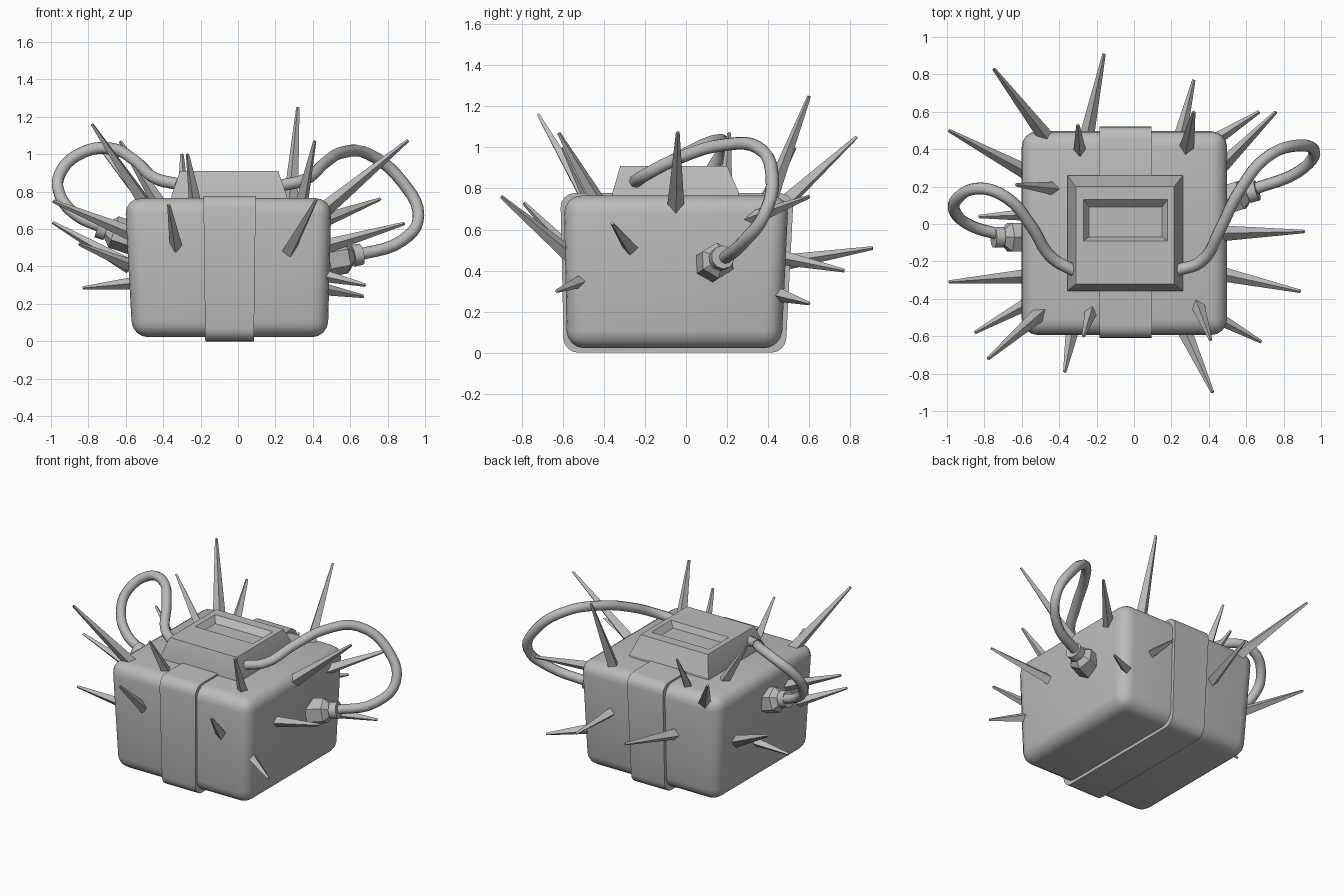
import bpy, bmesh, math
from mathutils import Vector

if "Cube" in bpy.data.objects:
    bpy.data.objects.remove(bpy.data.objects["Cube"])

mat = bpy.data.materials.new("plain grey")
mat.diffuse_color = (0.5, 0.5, 0.5, 1)
mat.use_nodes = True
mat.node_tree.nodes["Principled BSDF"].inputs["Base Color"].default_value = mat.diffuse_color


def finish(name, bm, angle=40):
    bmesh.ops.recalc_face_normals(bm, faces=bm.faces)
    me = bpy.data.meshes.new(name)
    bm.to_mesh(me)
    bm.free()
    ob = bpy.data.objects.new(name, me)
    bpy.context.collection.objects.link(ob)
    me.materials.append(mat)
    if angle:
        bpy.ops.object.select_all(action='DESELECT')
        ob.select_set(True)
        bpy.context.view_layer.objects.active = ob
        bpy.ops.object.shade_smooth_by_angle(angle=math.radians(angle))
    return ob


def rect(bm, r, z):
    x0, x1, y0, y1 = r
    return [bm.verts.new((x, y, z)) for x, y in ((x0, y0), (x1, y0), (x1, y1), (x0, y1))]


def block(levels, bevel=0.0, seg=3, keep=None):
    # stack of rectangles joined into a solid
    bm = bmesh.new()
    rings = [rect(bm, r, z) for r, z in levels]
    bm.faces.new(rings[0])
    bm.faces.new(rings[-1])
    for a, b in zip(rings, rings[1:]):
        for i in range(4):
            j = (i + 1) % 4
            bm.faces.new((a[i], a[j], b[j], b[i]))
    bmesh.ops.recalc_face_normals(bm, faces=bm.faces)
    if bevel:
        edges = [e for e in bm.edges if keep is None or keep(e)]
        bmesh.ops.bevel(bm, geom=edges, offset=bevel, segments=seg, profile=0.5, affect='EDGES')
    return bm


# soft pouch body, slightly wider at the top
finish("pouch_body", block([((-0.565, 0.48, -0.58, 0.465), 0.022),
                            ((-0.605, 0.50, -0.595, 0.50), 0.765)], 0.085, 4), 50)

# strap wrapped round the middle (rounded only across its width)
finish("middle_strap", block([((-0.175, 0.085, -0.595, 0.485), 0.0),
                              ((-0.185, 0.095, -0.612, 0.525), 0.778)], 0.07, 4,
                             lambda e: abs(e.verts[0].co.x - e.verts[1].co.x) > 0.1), 35)

# control box with a sunken tray in its lid
finish("top_box", block([((-0.362, 0.265, -0.362, 0.262), 0.72),
                         ((-0.355, 0.26, -0.358, 0.258), 0.78),
                         ((-0.31, 0.215, -0.32, 0.20), 0.91),
                         ((-0.27, 0.18, -0.09, 0.13), 0.91),
                         ((-0.24, 0.15, -0.07, 0.09), 0.87)]), 20)


def tube(name, a, b, r1, r2, sides, angle=0):
    a, b = Vector(a), Vector(b)
    d = b - a
    bm = bmesh.new()
    bmesh.ops.create_cone(bm, cap_ends=True, segments=sides, radius1=r1, radius2=r2, depth=d.length)
    q = d.to_track_quat('Z', 'Y')
    for v in bm.verts:
        v.co = q @ v.co + (a + b) / 2
    return finish(name, bm, angle)


# thorns: base point, tip point
thorns = [
    ((-0.46, 0.45, 0.70), (-0.75, 0.83, 1.05)),
    ((-0.25, 0.48, 0.44), (-0.16, 0.91, 0.51)),
    ((0.25, 0.48, 0.46), (0.32, 0.77, 0.40)),
    ((0.45, 0.46, 0.28), (0.67, 0.60, 0.24)),
    ((0.47, 0.31, 0.65), (0.76, 0.60, 0.76)),
    ((-0.58, 0.28, 0.40), (-0.99, 0.50, 0.635)),
    ((-0.43, 0.19, 0.75), (-0.63, 0.21, 1.07)),
    ((0.47, -0.05, 0.71), (0.91, -0.04, 1.075)),
    ((-0.58, -0.28, 0.58), (-0.99, -0.31, 0.75)),
    ((0.48, -0.27, 0.51), (0.89, -0.36, 0.63)),
    ((-0.56, -0.42, 0.40), (-0.85, -0.58, 0.52)),
    ((-0.48, -0.46, 0.71), (-0.78, -0.72, 1.16)),
    ((-0.33, -0.57, 0.50), (-0.37, -0.79, 0.73)),
    ((-0.23, -0.47, 0.75), (-0.27, -0.60, 1.00)),
    ((0.27, -0.57, 0.48), (0.42, -0.90, 0.76)),
    ((0.34, -0.43, 0.74), (0.41, -0.62, 1.07)),
    ((0.46, -0.51, 0.35), (0.68, -0.63, 0.30)),
    ((-0.29, 0.39, 0.75), (-0.30, 0.53, 1.00)),
    ((0.28, 0.40, 0.73), (0.32, 0.60, 1.25)),
    ((-0.56, 0.05, 0.31), (-0.83, 0.04, 0.285)),
]
for i, (a, b) in enumerate(thorns):
    length = (Vector(b) - Vector(a)).length
    tube(f"thorn_{i + 1}", a, b, 0.026 + 0.028 * length, 0.009, 4)


def cable(name, pts):
    cu = bpy.data.curves.new(name, 'CURVE')
    cu.dimensions = '3D'
    cu.bevel_depth = 0.032
    cu.bevel_resolution = 2
    cu.resolution_u = 5
    sp = cu.splines.new('BEZIER')
    sp.bezier_points.add(len(pts) - 1)
    for p, c in zip(sp.bezier_points, pts):
        p.co = c
        p.handle_left_type = p.handle_right_type = 'AUTO'
    cu.use_fill_caps = True
    cu.materials.append(mat)
    bpy.context.collection.objects.link(bpy.data.objects.new(name, cu))


# looping cables from the box to the side plugs
cable("right_cable", [(0.22, -0.25, 0.83), (0.36, -0.20, 0.865), (0.46, -0.03, 0.95),
                      (0.56, 0.17, 1.01), (0.70, 0.35, 1.00), (0.88, 0.42, 0.85),
                      (0.965, 0.38, 0.67), (0.88, 0.28, 0.54), (0.62, 0.18, 0.455)])
cable("left_cable", [(-0.32, -0.25, 0.84), (-0.44, -0.18, 0.87), (-0.55, -0.01, 0.965),
                     (-0.68, 0.14, 1.03), (-0.83, 0.19, 1.01), (-0.95, 0.13, 0.90),
                     (-0.955, 0.06, 0.79), (-0.87, -0.01, 0.68), (-0.70, -0.06, 0.60)])

# hexagonal plugs with collar
for side, a, d in (("right", (0.47, 0.125, 0.43), (0.96, 0.28, 0.18)),
                   ("left", (-0.56, -0.07, 0.55), (-0.93, 0.0, 0.30))):
    a, d = Vector(a), Vector(d).normalized()
    tube(side + "_plug", a, a + d * 0.11, 0.088, 0.088, 6)
    tube(side + "_plug_taper", a + d * 0.11, a + d * 0.15, 0.088, 0.045, 6)
    tube(side + "_plug_collar", a + d * 0.15, a + d * 0.20, 0.058, 0.058, 10, 40)
